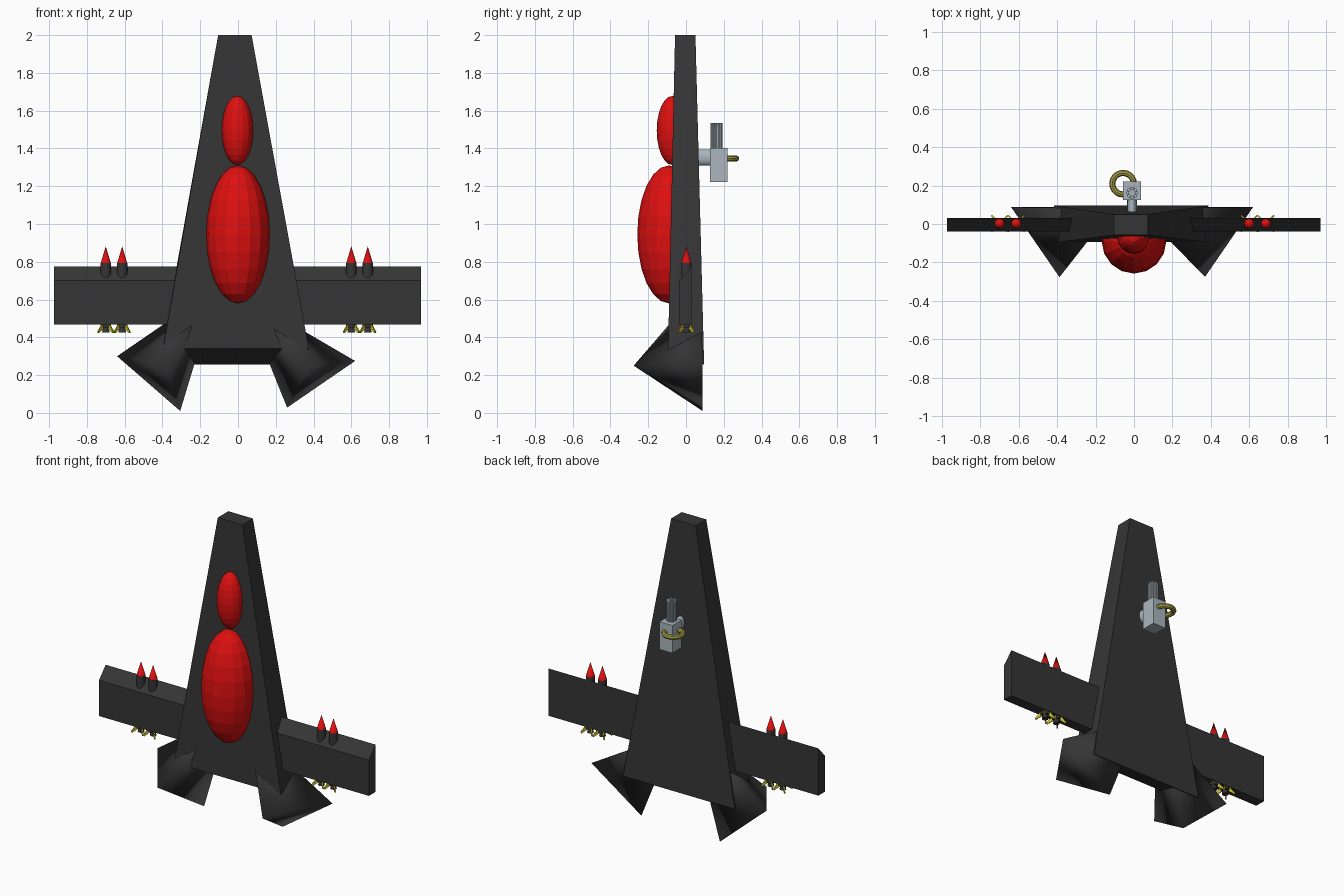
import bpy, bmesh, math
from mathutils import Vector

if "Cube" in bpy.data.objects:
    bpy.data.objects.remove(bpy.data.objects["Cube"])


def material(name, rgb):
    m = bpy.data.materials.new(name)
    m.diffuse_color = (*rgb, 1)
    m.use_nodes = True
    m.node_tree.nodes["Principled BSDF"].inputs["Base Color"].default_value = m.diffuse_color
    return m


DARK = material("charcoal", (0.036, 0.036, 0.036))
RED = material("red", (0.73, 0.005, 0.005))
STEEL = material("pale steel", (0.40, 0.47, 0.51))
OLIVE = material("olive brass", (0.36, 0.33, 0.06))
YELLOW = material("yellow", (0.55, 0.48, 0.02))


def hull(name, points, mat):
    """Convex solid around a few corner points."""
    bm = bmesh.new()
    for p in points:
        bm.verts.new(p)
    bmesh.ops.convex_hull(bm, input=bm.verts)
    bmesh.ops.dissolve_limit(bm, angle_limit=0.01, verts=bm.verts, edges=bm.edges)
    bmesh.ops.recalc_face_normals(bm, faces=bm.faces)
    me = bpy.data.meshes.new(name)
    bm.to_mesh(me)
    bm.free()
    me.materials.append(mat)
    ob = bpy.data.objects.new(name, me)
    bpy.context.collection.objects.link(ob)
    return ob


def finish(name, mat, smooth=False):
    ob = bpy.context.object
    ob.name = name
    ob.data.materials.append(mat)
    if smooth:
        bpy.ops.object.shade_smooth_by_angle(angle=math.radians(40))
    return ob


def cone(name, loc, r1, r2, depth, mat, n=12, rot=(0, 0, 0)):
    bpy.ops.mesh.primitive_cone_add(vertices=n, radius1=r1, radius2=r2, depth=depth,
                                    location=loc, rotation=rot)
    return finish(name, mat, True)


def ellipsoid(name, loc, scale):
    bpy.ops.mesh.primitive_uv_sphere_add(segments=16, ring_count=12, radius=1, location=loc)
    ob = finish(name, RED)
    ob.scale = scale


# Tapered hull with a slanted underside
hull("fuselage", [(-0.105, -0.058, 2), (0.072, -0.058, 2), (-0.105, 0.05, 2), (0.072, 0.05, 2),
                  (-0.397, -0.095, 0.34), (0.375, -0.095, 0.34),
                  (-0.418, 0.096, 0.255), (0.387, 0.096, 0.255)], DARK)

# Wing slab with sloped leading edge
hull("wings", [(x, y, z) for x in (-0.975, 0.97) for y, z in
               ((-0.038, 0.467), (-0.038, 0.70), (0.03, 0.775), (0.03, 0.467))], DARK)

# Canopies
ellipsoid("large_canopy", (0, -0.09, 0.945), (0.168, 0.168, 0.365))
ellipsoid("small_canopy", (-0.003, -0.072, 1.495), (0.083, 0.083, 0.183))

# Three-sided engine nozzles
for name, pts in (
    ("left_engine", [(-0.64, 0.088, 0.30), (-0.306, 0.088, 0.01),
                     (-0.388, -0.277, 0.25), (-0.108, 0.08, 0.665)]),
    ("right_engine", [(0.62, 0.088, 0.275), (0.26, 0.088, 0.028),
                      (0.37, -0.275, 0.25), (0.02, 0.08, 0.625)])):
    ob = hull(name, pts, DARK)
    for p in ob.data.polygons:
        p.use_smooth = True

# Rockets passing through the wings
for i, x in enumerate((-0.70, -0.613, 0.60, 0.687)):
    y = 0.002
    cone(f"rocket_body_{i}", (x, y, 0.622), 0.027, 0.027, 0.344, DARK)
    cone(f"rocket_tip_{i}", (x, y, 0.837), 0.027, 0, 0.09, RED)
    cone(f"rocket_nozzle_{i}", (x, y, 0.44), 0.02, 0.014, 0.03, DARK)
    for k in range(4):
        a = math.pi / 4 + k * math.pi / 2
        d, t = Vector((math.cos(a), math.sin(a), 0)), Vector((-math.sin(a), math.cos(a), 0))
        hull(f"rocket_fin_{i}_{k}",
             [Vector((x, y, z)) + d * r + t * s for r, z in
              ((0.015, 0.475), (0.03, 0.468), (0.06, 0.43), (0.055, 0.422), (0.02, 0.445))
              for s in (-0.004, 0.004)], YELLOW)

# Rear gun: mount, housing, ring of barrels
gx = -0.01
mount = cone("gun_mount", (gx, 0.1, 1.352), 0.042, 0.042, 0.07, STEEL, 16, (math.pi / 2, 0, 0))
mount.scale.x = 0.6
hull("gun_housing", [(x, y, z) for x in (gx - 0.046, gx + 0.046)
                     for y in (0.126, 0.221) for z in (1.222, 1.402)], STEEL)
cone("gun_core", (gx, 0.162, 1.455), 0.026, 0.026, 0.125, STEEL, 16)
for k in range(8):
    a = k * math.pi / 4
    cone(f"gun_barrel_{k}", (gx + 0.023 * math.cos(a), 0.162 + 0.023 * math.sin(a), 1.466),
         0.009, 0.009, 0.136, STEEL, 8)

# Ammunition feed loop
bpy.ops.mesh.primitive_torus_add(major_radius=0.056, minor_radius=0.016, major_segments=20,
                                 minor_segments=8, location=(-0.057, 0.21, 1.347))
finish("ammo_feed", OLIVE, True)
